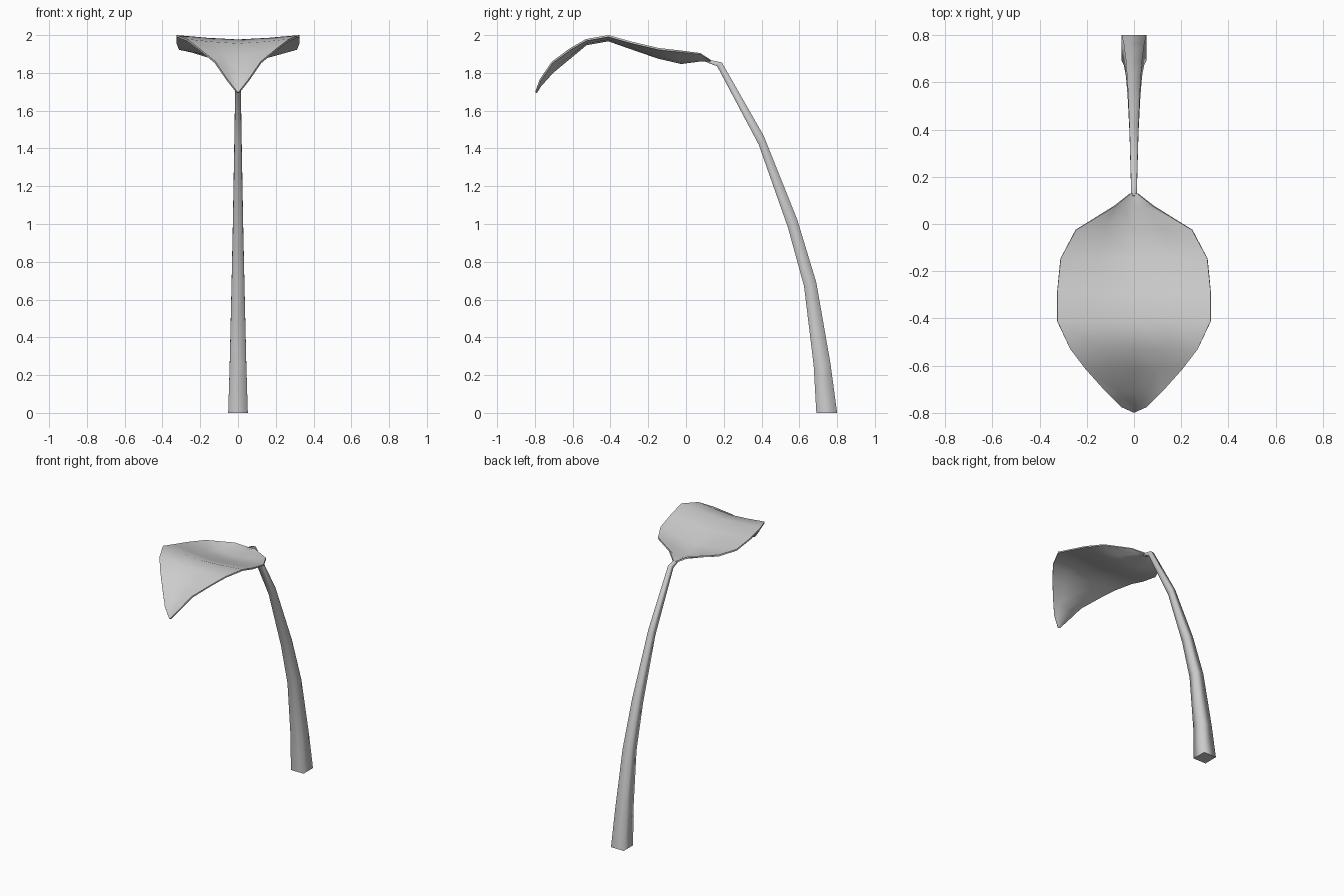
import bpy

if "Cube" in bpy.data.objects:
    bpy.data.objects.remove(bpy.data.objects["Cube"])


def make_object(name, verts, faces):
    mesh = bpy.data.meshes.new(name)
    mesh.from_pydata(verts, [], faces)
    mesh.validate()
    obj = bpy.data.objects.new(name, mesh)
    bpy.context.collection.objects.link(obj)
    for p in mesh.polygons:
        p.use_smooth = True
    return obj


# Stem: tapered four-sided tube; front edge y,z / back edge y,z / half width
stem = [
    (0.69, 0.00, 0.80, 0.00, 0.052),
    (0.676, 0.25, 0.765, 0.26, 0.044),
    (0.625, 0.67, 0.69, 0.69, 0.034),
    (0.54, 0.98, 0.59, 1.02, 0.027),
    (0.385, 1.42, 0.41, 1.47, 0.019),
    (0.165, 1.835, 0.19, 1.855, 0.013),
    (0.11, 1.856, 0.12, 1.87, 0.012),
]
verts, faces = [], []
for fy, fz, by, bz, w in stem:
    verts += [(-w, fy, fz), (w, fy, fz), (w, by, bz), (-w, by, bz)]
for r in range(len(stem) - 1):
    for i in range(4):
        a, b = r * 4 + i, r * 4 + (i + 1) % 4
        faces.append((a, b, b + 4, a + 4))
n = len(verts)
faces += [(3, 2, 1, 0), (n - 4, n - 3, n - 2, n - 1)]
stem_obj = make_object("stem", verts, faces)
# flat end caps
bpy.context.view_layer.objects.active = stem_obj
for p in list(stem_obj.data.polygons)[-2:]:
    p.use_smooth = False
for e in stem_obj.data.edges:
    if max(e.vertices) < 4 or min(e.vertices) >= n - 4:
        e.use_edge_sharp = True

# Leaf blade: rows of y, half width, edge z, centre z; sides curl upward
leaf = [
    (0.13, 0.012, 1.870, 1.868),
    (0.075, 0.08, 1.905, 1.870),
    (-0.025, 0.245, 1.918, 1.857),
    (-0.145, 0.31, 1.932, 1.885),
    (-0.29, 0.325, 1.966, 1.935),
    (-0.41, 0.325, 2.00, 1.977),
    (-0.53, 0.27, 1.979, 1.956),
    (-0.615, 0.205, 1.93, 1.886),
    (-0.71, 0.12, 1.86, 1.807),
    (-0.775, 0.055, 1.765, 1.735),
    (-0.798, 0.004, 1.70, 1.698),
]
STEPS = (-1, -0.5, 0, 0.5, 1)
k = len(STEPS)
verts, faces = [], []
for y, w, ze, zc in leaf:
    for u in STEPS:
        verts.append((u * w, y, zc + (ze - zc) * abs(u) ** 1.4))
for r in range(len(leaf) - 1):
    for i in range(k - 1):
        a = r * k + i
        faces.append((a, a + k, a + k + 1, a + 1))
leaf_obj = make_object("leaf_blade", verts, faces)
thick = leaf_obj.modifiers.new("thickness", 'SOLIDIFY')
thick.thickness = 0.01
thick.offset = -1
bpy.context.view_layer.objects.active = leaf_obj
leaf_obj.select_set(True)
bpy.ops.object.modifier_apply(modifier="thickness")
bpy.ops.object.shade_smooth_by_angle(angle=0.9)
